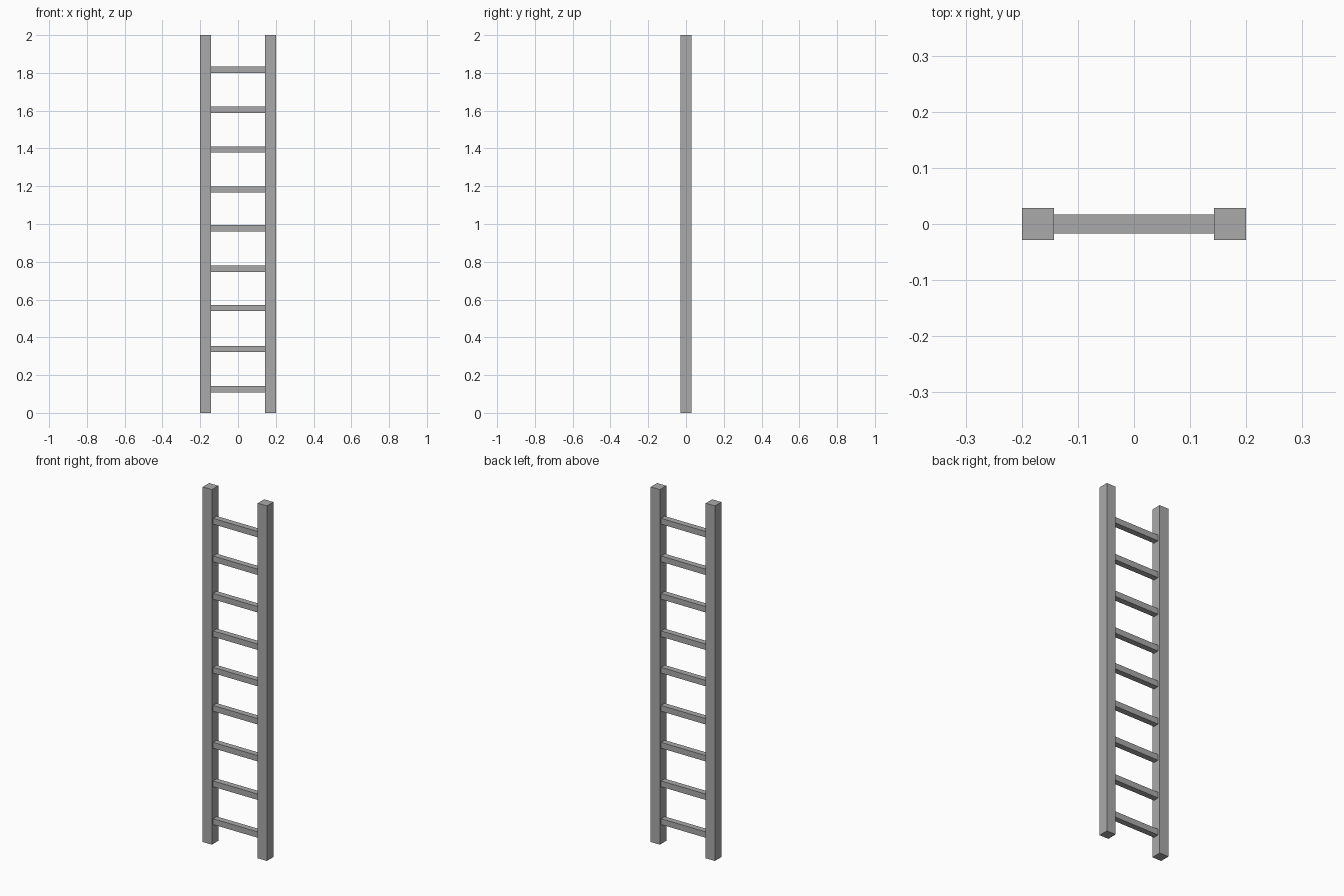
import bpy

if "Cube" in bpy.data.objects:
    bpy.data.objects.remove(bpy.data.objects["Cube"], do_unlink=True)

# Single plain grey for the whole ladder
GREY = (0.4, 0.4, 0.4, 1.0)
grey = bpy.data.materials.new("plain_grey")
grey.use_nodes = True
grey.diffuse_color = GREY
grey.node_tree.nodes["Principled BSDF"].inputs["Base Color"].default_value = GREY

HEIGHT = 2.0
HALF_WIDTH = 0.2
RAIL = 0.057
RUNG = 0.033
RUNG_HEIGHTS = (0.125, 0.338, 0.555, 0.763, 0.978, 1.183, 1.394, 1.605, 1.817)


def box(name, centre, size):
    """Add a flat-faced box with its scale applied."""
    bpy.ops.mesh.primitive_cube_add(size=1, location=centre)
    obj = bpy.context.object
    obj.name = name
    obj.scale = size
    bpy.ops.object.transform_apply(location=False, rotation=False, scale=True)
    obj.data.materials.append(grey)
    return obj


# Side rails
rail_x = HALF_WIDTH - RAIL / 2
for side, sign in (("left", 1), ("right", -1)):
    box(side + "_rail", (sign * rail_x, 0, HEIGHT / 2), (RAIL, RAIL, HEIGHT))

# Rungs, butted against the inner faces of the rails
rung_length = 2 * (HALF_WIDTH - RAIL)
for i, z in enumerate(RUNG_HEIGHTS, start=1):
    box(f"rung_{i}", (0, 0, z), (rung_length, RUNG, RUNG))
